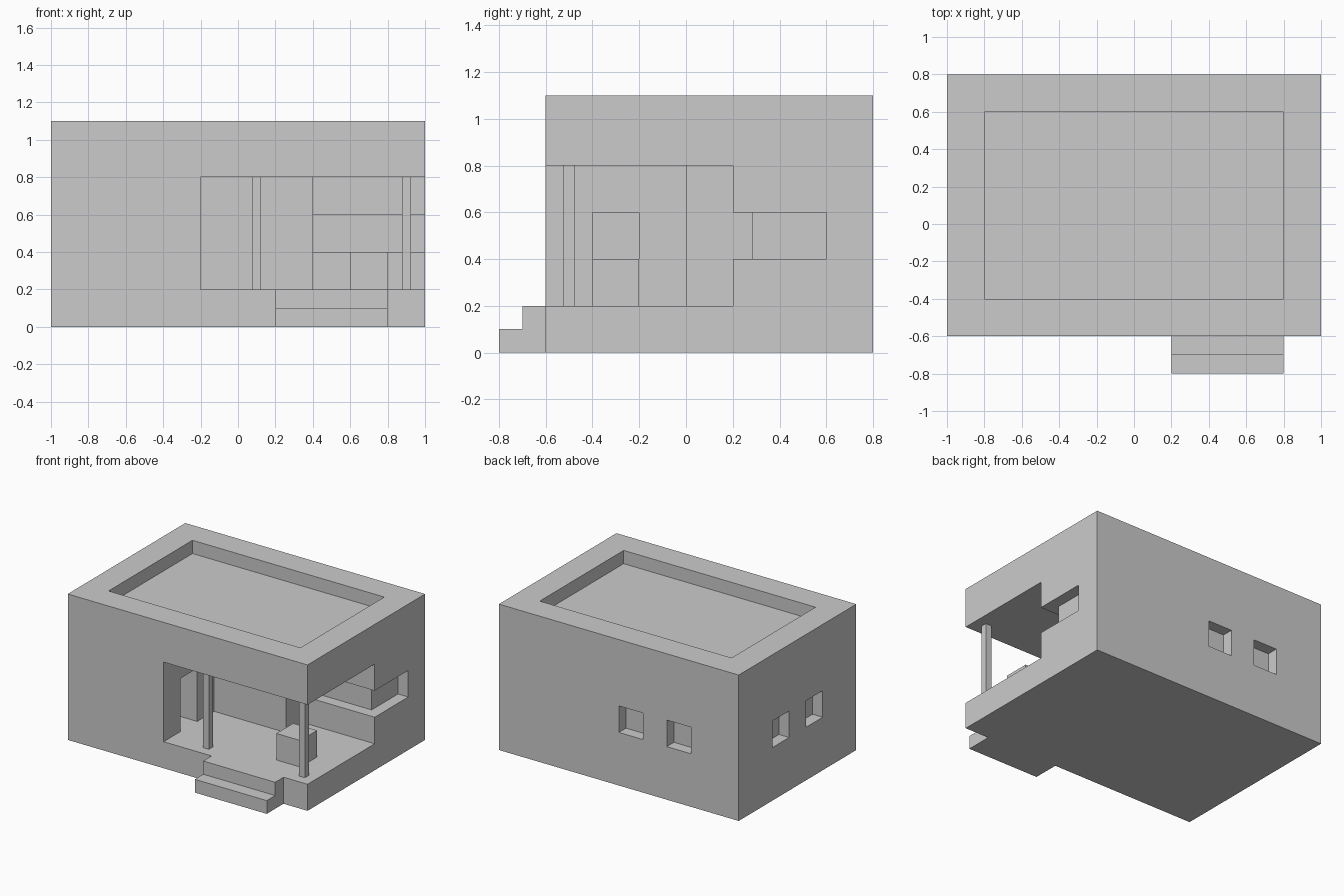
import bpy, bmesh

if "Cube" in bpy.data.objects:
    bpy.data.objects.remove(bpy.data.objects["Cube"])


def prism(name, pts, z0, z1):
    """Extrude a floor-plan outline from z0 up to z1."""
    bm = bmesh.new()
    base = bm.faces.new([bm.verts.new((x, y, z0)) for x, y in pts])
    top = bmesh.ops.extrude_face_region(bm, geom=[base])["geom"]
    bmesh.ops.translate(bm, vec=(0, 0, z1 - z0),
                        verts=[v for v in top if isinstance(v, bmesh.types.BMVert)])
    bmesh.ops.recalc_face_normals(bm, faces=bm.faces)
    mesh = bpy.data.meshes.new(name)
    bm.to_mesh(mesh)
    bm.free()
    ob = bpy.data.objects.new(name, mesh)
    bpy.context.collection.objects.link(ob)
    return ob


def box(name, x0, x1, y0, y1, z0, z1):
    return prism(name, [(x0, y0), (x1, y0), (x1, y1), (x0, y1)], z0, z1)


def cut(target, cutter):
    """Subtract the cutter, apply the result and delete the cutter."""
    mod = target.modifiers.new("cut", "BOOLEAN")
    mod.operation, mod.solver, mod.object = "DIFFERENCE", "EXACT", cutter
    cutter.hide_render = True
    bpy.context.view_layer.update()
    deps = bpy.context.evaluated_depsgraph_get()
    mesh = bpy.data.meshes.new_from_object(target.evaluated_get(deps))
    target.modifiers.clear()
    target.data = mesh
    bpy.data.objects.remove(cutter)


D = 0.085  # window recess depth

# House block
house = box("house", -1, 1, -0.6, 0.8, 0, 1.1)

# Sunken flat roof
cut(house, box("roof_cut", -0.8, 0.8, -0.4, 0.6, 1.0, 1.2))

# Stepped corner porch
cut(house, prism("porch_cut", [(-0.2, -0.7), (1.1, -0.7), (1.1, 0.2),
                               (0.4, 0.2), (0.4, 0), (-0.2, 0)], 0.2, 0.8))

# Corner window wrapping from the porch to the right side
cut(house, prism("corner_window_cut", [(0.4, 0.1), (1.1, 0.1), (1.1, 0.6), (1 - D, 0.6),
                                       (1 - D, 0.2 + D), (0.4, 0.2 + D)], 0.4, 0.6))

# Doorway in the porch side wall
cut(house, box("door_cut", -0.4, -0.1, -0.4, -0.2, 0.2, 0.6))

# Back and left windows
for x in (-0.6, -0.2):
    cut(house, box("back_window_cut", x, x + 0.2, 0.8 - D, 0.9, 0.4, 0.6))
for y in (-0.2, 0.2):
    cut(house, box("left_window_cut", -1.1, -1 + D, y, y + 0.2, 0.4, 0.6))

# Front steps
box("lower_step", 0.2, 0.8, -0.8, -0.7, 0, 0.1)
box("upper_step", 0.2, 0.8, -0.7, -0.6, 0, 0.2)

# Porch posts
for i, x in enumerate((0.1, 0.9)):
    box(f"porch_post_{i + 1}", x - 0.024, x + 0.024, -0.524, -0.476, 0.2, 0.8)

# Block seat on the porch
box("porch_seat", 0.6, 0.8, -0.4, -0.2, 0.2, 0.4)
